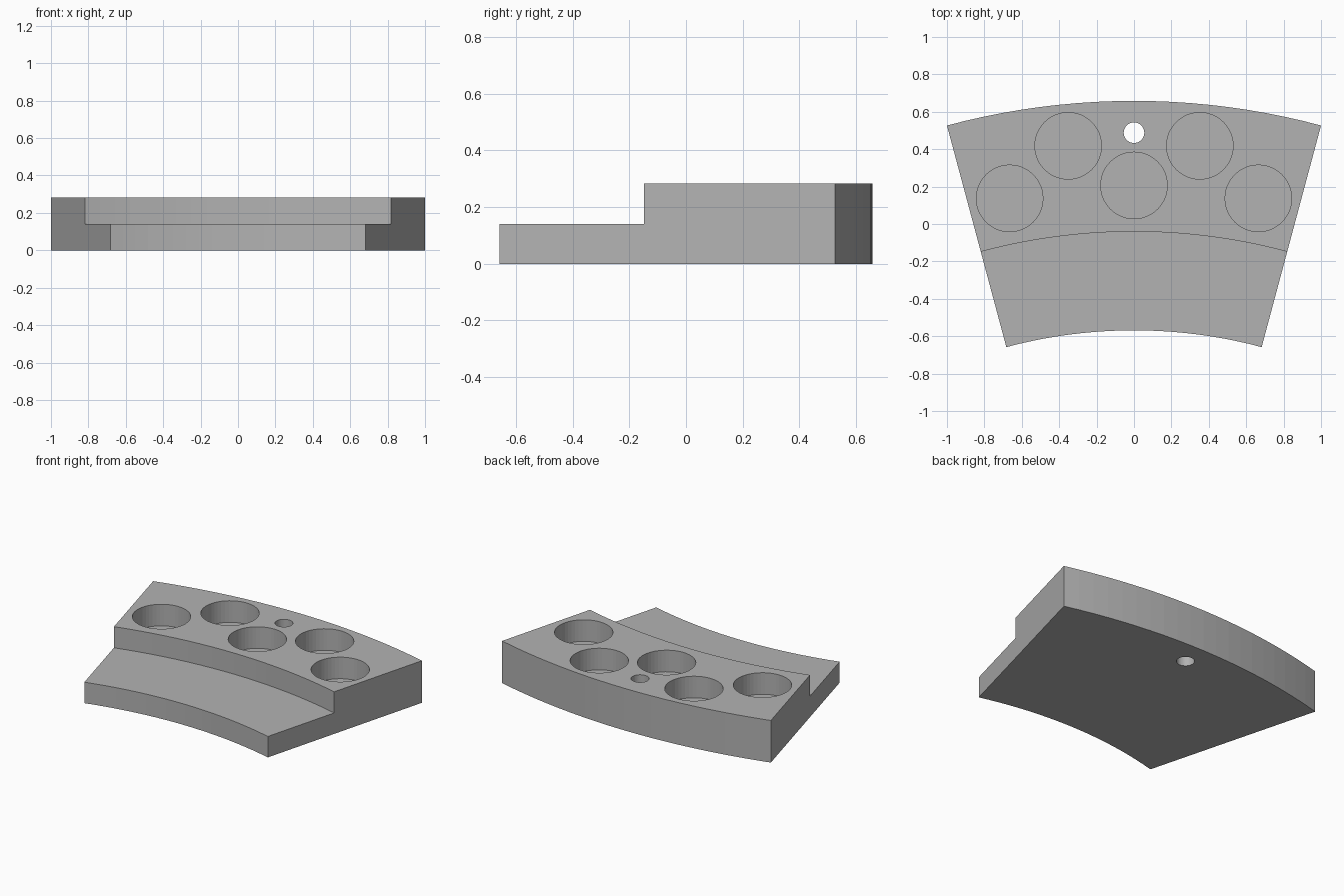
import bpy, bmesh, math
from mathutils import Matrix, Vector

cube = bpy.data.objects.get("Cube")
if cube:
    bpy.data.objects.remove(cube, do_unlink=True)

HALF = math.radians(15)
R_OUT = 1 / math.sin(HALF)
R_IN, R_STEP = 2.637, 3.165
HEIGHT, LEDGE = 0.283, 0.141
POCKET_DEPTH = 0.145
CENTRE_Y = -(R_OUT + R_IN * math.cos(HALF)) / 2

grey = bpy.data.materials.new("plain grey")
grey.use_nodes = True
colour = (0.45, 0.45, 0.45, 1)
grey.diffuse_color = colour
grey.node_tree.nodes["Principled BSDF"].inputs["Base Color"].default_value = colour


def make_object(name, bm):
    bmesh.ops.recalc_face_normals(bm, faces=bm.faces)
    mesh = bpy.data.meshes.new(name)
    bm.to_mesh(mesh)
    bm.free()
    mesh.materials.append(grey)
    obj = bpy.data.objects.new(name, mesh)
    bpy.context.collection.objects.link(obj)
    return obj


# Stepped ring segment: an L-shaped section swept through the arc
profile = [(R_IN, 0), (R_OUT, 0), (R_OUT, HEIGHT),
           (R_STEP, HEIGHT), (R_STEP, LEDGE), (R_IN, LEDGE)]
bm = bmesh.new()
start = Vector((math.sin(HALF), math.cos(HALF), 0))
section = bm.faces.new([bm.verts.new(start * r + Vector((0, CENTRE_Y, z)))
                        for r, z in profile])
end_cap = section.copy()
bmesh.ops.spin(bm, geom=[end_cap, *end_cap.edges, *end_cap.verts],
               cent=(0, CENTRE_Y, 0), axis=(0, 0, 1), angle=2 * HALF,
               steps=20, use_duplicate=False)
bmesh.ops.remove_doubles(bm, verts=bm.verts, dist=0.0001)
segment = make_object("stepped_ring_segment", bm)

# Cutters: five round pockets and one through hole
floor = HEIGHT - POCKET_DEPTH
holes = [(0, 0.206, 0.178, floor), (0, 0.488, 0.055, -0.1)]
for side in (-1, 1):
    holes += [(side * 0.352, 0.418, 0.178, floor),
              (side * 0.665, 0.137, 0.178, floor)]
bm = bmesh.new()
top = HEIGHT + 0.1
for x, y, radius, bottom in holes:
    bmesh.ops.create_cone(bm, cap_ends=True, segments=48, radius1=radius,
                          radius2=radius, depth=top - bottom,
                          matrix=Matrix.Translation((x, y, (top + bottom) / 2)))
cutter = make_object("hole_cutter", bm)

# Cut the holes and drop the cutter
cut = segment.modifiers.new("holes", 'BOOLEAN')
cut.operation = 'DIFFERENCE'
cut.solver = 'EXACT'
cut.object = cutter
bpy.context.view_layer.objects.active = segment
segment.select_set(True)
bpy.ops.object.modifier_apply(modifier=cut.name)
bpy.data.objects.remove(cutter, do_unlink=True)
